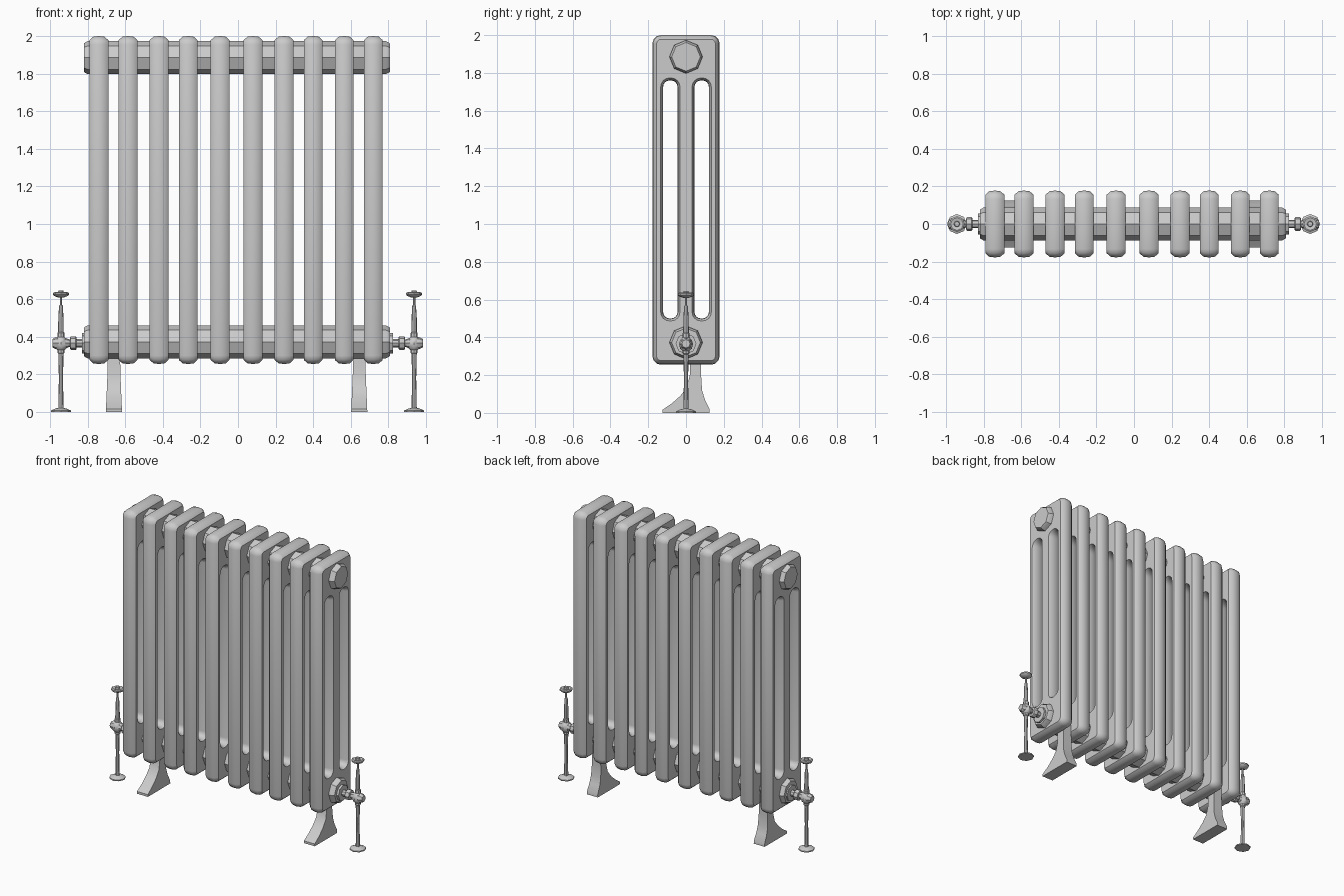
import bpy, bmesh, math
from mathutils import Matrix, Vector

if "Cube" in bpy.data.objects:
    bpy.data.objects.remove(bpy.data.objects["Cube"])


def finish(bm, name, angle=35):
    bmesh.ops.recalc_face_normals(bm, faces=bm.faces)
    me = bpy.data.meshes.new(name)
    bm.to_mesh(me)
    bm.free()
    ob = bpy.data.objects.new(name, me)
    bpy.context.collection.objects.link(ob)
    bpy.ops.object.select_all(action='DESELECT')
    ob.select_set(True)
    bpy.context.view_layer.objects.active = ob
    bpy.ops.object.shade_smooth_by_angle(angle=math.radians(angle))
    return ob


def bridge(bm, a, b):
    n = len(a)
    for i in range(n):
        j = (i + 1) % n
        bm.faces.new((a[i], a[j], b[j], b[i]))


def rounded_rect(cy, cz, hy, hz, r, seg):
    pts = []
    for k, (sy, sz) in enumerate([(1, 1), (-1, 1), (-1, -1), (1, -1)]):
        for s in range(seg + 1):
            t = math.pi / 2 * (k + s / seg)
            pts.append((cy + sy * (hy - r) + r * math.cos(t),
                        cz + sz * (hz - r) + r * math.sin(t)))
    return pts


def lathe(name, profile, origin, axis='Z', sides=8, angle=35):
    """Profile is (distance along axis, radius)."""
    bm = bmesh.new()
    rings = []
    for d, r in profile:
        ring = []
        for i in range(sides):
            t = 2 * math.pi * i / sides
            u, v = r * math.cos(t), r * math.sin(t)
            co = Vector((u, v, d)) if axis == 'Z' else Vector((d, u, v))
            ring.append(bm.verts.new(co + Vector(origin)))
        rings.append(ring)
    for a, b in zip(rings, rings[1:]):
        bridge(bm, a, b)
    bm.faces.new(rings[0])
    bm.faces.new(rings[-1])
    return finish(bm, name, angle)


# Three-tube section with two open slots, softened outside and inside
def section_mesh():
    bm = bmesh.new()
    levels = [(-.05, .022), (-.03, .004), (0, 0), (.03, .004), (.05, .022)]
    caps = [[], []]

    def stack(outline):
        rings = [[bm.verts.new((x, y, z)) for y, z in outline(i)] for x, i in levels]
        for a, b in zip(rings, rings[1:]):
            bridge(bm, a, b)
        for cap, ring in zip(caps, (rings[0], rings[-1])):
            for i, v in enumerate(ring):
                cap.append(bm.edges.get((v, ring[i - 1])))

    stack(lambda i: rounded_rect(0, 1.1275, .178 - i, .8725 - i, .045 - i, 3))
    for cy in (-.083, .083):
        stack(lambda i: rounded_rect(cy, 1.13, .038 + .6 * i, .63 + .6 * i,
                                     .034 + .6 * i, 4))
    for cap, sx in zip(caps, (-1, 1)):
        bmesh.ops.triangle_fill(bm, edges=cap, use_beauty=True, normal=(sx, 0, 0))
    return finish(bm, "section_1")


# Ten sections in a row
first = section_mesh()
xs = [-.74, -.585, -.42, -.265, -.095, .08, .245, .40, .565, .72]
for i, x in enumerate(xs):
    ob = first
    if i:
        ob = first.copy()
        ob.name = "section_%d" % (i + 1)
        bpy.context.collection.objects.link(ob)
    ob.location.x = x

# Header pipes with chamfered end plugs
for name, z in (("upper_header", 1.885), ("lower_header", .373)):
    lathe(name, [(-.82, .076), (-.80, .088), (.787, .088), (.808, .076)],
          (0, 0, z), 'X', 8, 30)

# Feet: slim neck sweeping out to a wide base
foot = [(-.125, 0), (-.125, .016), (-.075, .05), (-.03, .09), (.005, .135), (.02, .20),
        (.02, .34), (.08, .34), (.08, .20), (.085, .12), (.10, .07), (.125, .02), (.125, 0)]
for name, cx in (("left_foot", -.66), ("right_foot", .645)):
    bm = bmesh.new()
    sides = []
    for s in (-1, 1):
        sides.append([bm.verts.new((cx + s * (.043 - .011 * min(z / .26, 1)), y, z))
                      for y, z in foot])
    bridge(bm, *sides)
    for loop in sides:
        bm.faces.new(loop)
    finish(bm, name, 40)

# Valves: floor pipe, body, union to header, stem and hand wheel
for side, s, cx in (("left", -1, -.942), ("right", 1, .937)):
    o = (cx, 0, 0)
    lathe(side + "_floor_pipe",
          [(0, .053), (.008, .053), (.018, .03), (.022, .014), (.18, .011),
           (.31, .014), (.315, .019), (.35, .019)], o)
    lathe(side + "_valve_body",
          [(.328, .018), (.34, .031), (.365, .037), (.385, .031), (.40, .018)], o)
    lathe(side + "_valve_stem",
          [(.38, .019), (.42, .019), (.425, .015), (.50, .014), (.565, .010),
           (.57, .006), (.62, .006)], o)
    lathe(side + "_hand_wheel",
          [(.608, .012), (.617, .036), (.624, .042), (.633, .042), (.637, .034),
           (.632, .016), (.645, .013)], o)
    union = [(-.046, .022), (-.03, .031), (0, .033), (.03, .026), (.048, .019),
             (.05, .033), (.055, .036), (.078, .036), (.083, .031), (.084, .022),
             (.112, .022), (.113, .055), (.15, .055)]
    lathe(side + "_union", [(-s * d, r) for d, r in union], (cx, 0, .366), 'X')
